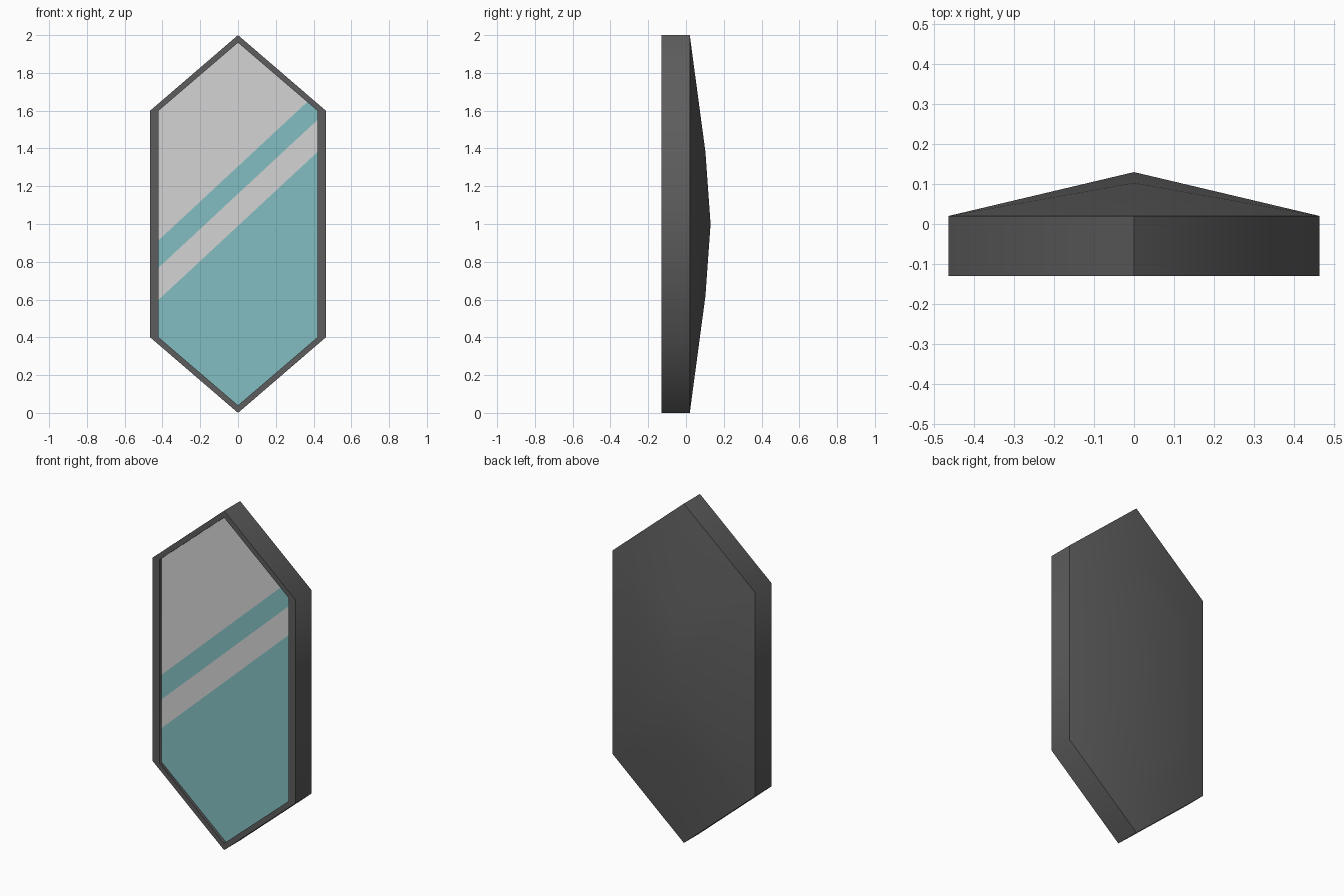
import bpy, bmesh, math
from mathutils import Vector

if "Cube" in bpy.data.objects:
    bpy.data.objects.remove(bpy.data.objects["Cube"])


def material(name, rgb):
    m = bpy.data.materials.new(name)
    m.diffuse_color = (*rgb, 1)
    m.use_nodes = True
    m.node_tree.nodes["Principled BSDF"].inputs["Base Color"].default_value = m.diffuse_color
    return m


dark = material("dark grey", (0.11, 0.11, 0.11))
pale = material("pale silver", (0.65, 0.655, 0.65))
teal = material("soft teal", (0.23, 0.515, 0.54))


def hexagon(bm, half_w, half_h, y):
    """Upright hexagon ring, clockwise from its top point, centred on z = 1."""
    pts = [(0, half_h), (half_w, 0.6), (half_w, -0.6),
           (0, -half_h), (-half_w, -0.6), (-half_w, 0.6)]
    return [bm.verts.new((x, y, 1 + z)) for x, z in pts]


def finish(bm, name, mats):
    me = bpy.data.meshes.new(name)
    bm.to_mesh(me)
    bm.free()
    ob = bpy.data.objects.new(name, me)
    bpy.context.collection.objects.link(ob)
    for m in mats:
        me.materials.append(m)
    return ob


GLASS_Y = -0.112

# Frame: recess wall, front rim, outer wall, then a shallow faceted back
bm = bmesh.new()
rings = [hexagon(bm, 0.42, 0.96, GLASS_Y), hexagon(bm, 0.42, 0.96, -0.13),
         hexagon(bm, 0.465, 1.0, -0.13), hexagon(bm, 0.465, 1.0, 0.02)]
for a, b in zip(rings, rings[1:]):
    for i in range(6):
        j = (i + 1) % 6
        bm.faces.new((a[i], a[j], b[j], b[i]))
r = rings[-1]
upper, apex, lower = (bm.verts.new(p) for p in
                      [(0, 0.103, 1.38), (0, 0.13, 1), (0, 0.103, 0.62)])
for i, tip in enumerate([upper, apex, lower, lower, apex, upper]):
    bm.faces.new((r[i], r[(i + 1) % 6], tip))
for i, tip in [(1, upper), (2, lower), (4, lower), (5, upper)]:
    bm.faces.new((r[i], apex, tip))
bmesh.ops.recalc_face_normals(bm, faces=bm.faces)
frame = finish(bm, "mirror_frame", [dark])
bpy.context.view_layer.objects.active = frame
frame.select_set(True)
bpy.ops.object.shade_smooth_by_angle(angle=math.radians(60))

# Mirror glass: one sheet cut by three parallel slanted lines
SLOPE = 0.93
CUTS = [0.99, 1.16, 1.305]
bm = bmesh.new()
face = bm.faces.new(hexagon(bm, 0.42, 0.96, GLASS_Y))
face.normal_update()
if face.normal.y > 0:
    face.normal_flip()
for c in CUTS:
    bmesh.ops.bisect_plane(bm, geom=bm.verts[:] + bm.edges[:] + bm.faces[:],
                           plane_co=Vector((0, GLASS_Y, c)),
                           plane_no=Vector((-SLOPE, 0, 1)).normalized())
# Alternate teal and silver bands upward from the bottom
for f in bm.faces:
    p = f.calc_center_median()
    f.material_index = sum(p.z - SLOPE * p.x > c for c in CUTS) % 2
finish(bm, "mirror_glass", [teal, pale])
